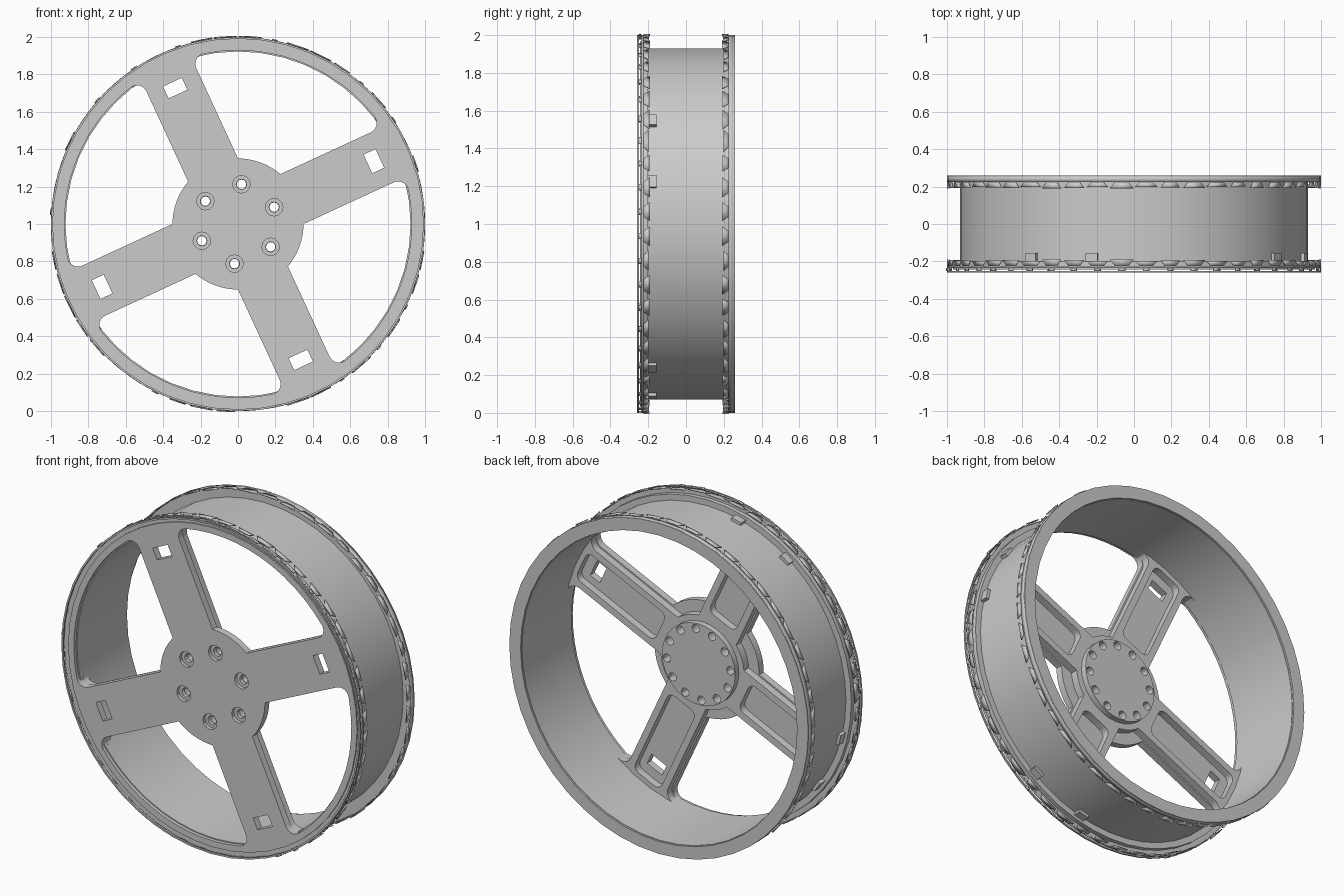
import bpy, bmesh, random
from math import sin, cos, pi, sqrt, atan2, asin, radians

old = bpy.data.objects.get("Cube")
if old:
    bpy.data.objects.remove(old, do_unlink=True)

grey = bpy.data.materials.new("plain grey")
grey.use_nodes = True
colour = (0.6, 0.6, 0.6, 1)
grey.diffuse_color = colour
grey.node_tree.nodes["Principled BSDF"].inputs["Base Color"].default_value = colour

CENTRE = 1.0                 # axle height
TURN = radians(24.8)         # angle of the first spoke
SPOKES = [TURN + k * pi / 2 for k in range(4)]
SEGS = 48


def finish(obj):
    obj.data.materials.clear()
    obj.data.materials.append(grey)
    bpy.ops.object.select_all(action='DESELECT')
    obj.select_set(True)
    bpy.context.view_layer.objects.active = obj
    bpy.ops.object.shade_smooth_by_angle(angle=radians(30))


def mesh_object(name, bm):
    bmesh.ops.recalc_face_normals(bm, faces=bm.faces[:])
    mesh = bpy.data.meshes.new(name)
    bm.to_mesh(mesh)
    bm.free()
    obj = bpy.data.objects.new(name, mesh)
    bpy.context.collection.objects.link(obj)
    return obj


def polar(r, a, y):
    return (r * cos(a), y, CENTRE + r * sin(a))


def lathe(name, profile):
    """Revolve a closed (radius, y) profile about the axle."""
    bm = bmesh.new()
    rows = [[bm.verts.new(polar(r, 2 * pi * i / SEGS, y)) for r, y in profile]
            for i in range(SEGS)]
    n = len(profile)
    for i in range(SEGS):
        a, b = rows[i], rows[(i + 1) % SEGS]
        for j in range(n):
            k = (j + 1) % n
            bm.faces.new((a[j], a[k], b[k], b[j]))
    finish(mesh_object(name, bm))


def ring(name, r0, r1, y0, y1):
    lathe(name, [(r0, y0), (r1, y0), (r1, y1), (r0, y1)])


def plate(name, loops, y0, y1):
    """Flat plate from an outline and its holes, spanning y0 to y1."""
    curve = bpy.data.curves.new(name, 'CURVE')
    curve.dimensions = '2D'
    curve.fill_mode = 'BOTH'
    curve.extrude = (y1 - y0) / 2
    for pts in loops:
        s = curve.splines.new('POLY')
        s.points.add(len(pts) - 1)
        for p, (x, z) in zip(s.points, pts):
            p.co = (x, z, 0, 1)
        s.use_cyclic_u = True
    obj = bpy.data.objects.new(name, curve)
    bpy.context.collection.objects.link(obj)
    obj.location = (0, (y0 + y1) / 2, CENTRE)
    obj.rotation_euler = (pi / 2, 0, 0)
    bpy.ops.object.select_all(action='DESELECT')
    obj.select_set(True)
    bpy.context.view_layer.objects.active = obj
    bpy.ops.object.convert(target='MESH')
    finish(bpy.context.object)


def arc(cx, cy, r, a0, a1, n):
    return [(cx + r * cos(a0 + (a1 - a0) * i / n), cy + r * sin(a0 + (a1 - a0) * i / n))
            for i in range(n + 1)]


def circle(r, cx=0, cy=0, n=16):
    return arc(cx, cy, r, 0, 2 * pi * (n - 1) / n, n - 1)


def spin(pts, a):
    return [(u * cos(a) - v * sin(a), u * sin(a) + v * cos(a)) for u, v in pts]


def opening(half, hub, rim, f):
    """Gap between two spokes, rounded where it meets the rim."""
    cv = half + f
    cu = sqrt((rim - f) ** 2 - cv ** 2)
    t = atan2(cv, cu)
    corner = arc(cu, cv, f, -pi / 2, t, 6)
    far = [(v, u) for u, v in reversed(corner)]
    s = asin(half / hub)
    return (corner + arc(0, 0, rim, t, pi / 2 - t, 12)[1:-1] + far
            + arc(0, 0, hub, pi / 2 - s, s, 8))


def round_rect(u0, u1, v, f):
    pts = []
    for k, (u, w) in enumerate([(u1 - f, v - f), (u0 + f, v - f),
                                (u0 + f, f - v), (u1 - f, f - v)]):
        pts += arc(u, w, f, k * pi / 2, (k + 1) * pi / 2, 4)
    return pts


def bolt_holes(count, r, dist=0.213):
    return [circle(r, dist * cos(a), dist * sin(a), 12)
            for a in (radians(25) + 2 * pi * k / count for k in range(count))]


# Front plate: hub, four spokes and rim face, with stepped bolt holes
gaps = [spin(opening(0.147, 0.35, 0.928, 0.055), a) for a in SPOKES]
window = [(0.765, -0.055), (0.835, -0.055), (0.835, 0.055), (0.765, 0.055)]
windows = [spin(window, a) for a in SPOKES]
outline = [circle(0.966, n=SEGS)]
plate("spoke_plate_front", outline + gaps + windows + bolt_holes(6, 0.047), -0.243, -0.222)
plate("spoke_plate_back", outline + gaps + windows + bolt_holes(6, 0.027), -0.222, -0.2)

# Raised rib frame behind the spokes, with a long pocket in each spoke
ribs = [spin(opening(0.138, 0.28, 0.925, 0.06), a) for a in SPOKES]
pockets = [spin(round_rect(0.31, 0.89, 0.098, 0.04), a) for a in SPOKES]
plate("spoke_ribs", [circle(0.93, n=SEGS)] + ribs + pockets + bolt_holes(12, 0.025),
      -0.2, -0.155)

# Round hub boss with twelve holes
plate("hub_boss", [circle(0.245, n=32)] + bolt_holes(12, 0.025), -0.155, -0.12)

# Small lugs where the ribs pass through the barrel
lugs = bmesh.new()
for a in SPOKES:
    for side in (-1, 1):
        c = a + side * 0.19
        v = [lugs.verts.new(polar(r, c + d, y)) for r in (0.92, 0.948)
             for d in (-0.035, 0.035) for y in (-0.2, -0.155)]
        bmesh.ops.convex_hull(lugs, input=v)
finish(mesh_object("rib_lugs", lugs))

# Barrel and flange faces
ring("barrel", 0.922, 0.93, -0.222, 0.25)
ring("back_flange_face", 0.925, 1.0, 0.25, 0.26)
ring("front_flange_web", 0.96, 0.998, -0.235, -0.225)
ring("front_flange_wire", 0.99, 1.0, -0.26, -0.25)


def lip(name, side, start, bridges):
    """Thin outer wall with a ragged, toothed inner edge."""
    rnd = random.Random(4)
    bm = bmesh.new()
    step = 2 * pi / SEGS

    def quad(a0, a1, b0, b1, y0, y1):
        bm.faces.new([bm.verts.new(polar(1.0, a, side * y))
                      for a, y in ((a0, y0), (a1, y0), (b1, y1), (b0, y1))])

    for i in range(SEGS):
        a = i * step
        quad(a, a + step, a, a + step, start, 0.224)
        w = step * rnd.uniform(0.2, 0.3)
        m = a + step / 2
        quad(m - w, m + w, m - w * 1.7, m + w * 1.7, 0.224, rnd.uniform(0.19, 0.2))
        if bridges:
            quad(m - w / 2, m + w / 2, m - w / 2, m + w / 2, 0.251, start)
    bmesh.ops.remove_doubles(bm, verts=bm.verts[:], dist=0.0001)
    obj = mesh_object(name, bm)
    finish(obj)
    wall = obj.modifiers.new("thickness", 'SOLIDIFY')
    wall.thickness = 0.006
    wall.offset = -1


lip("back_flange_lip", 1, 0.255, False)
lip("front_flange_lip", -1, 0.235, True)
